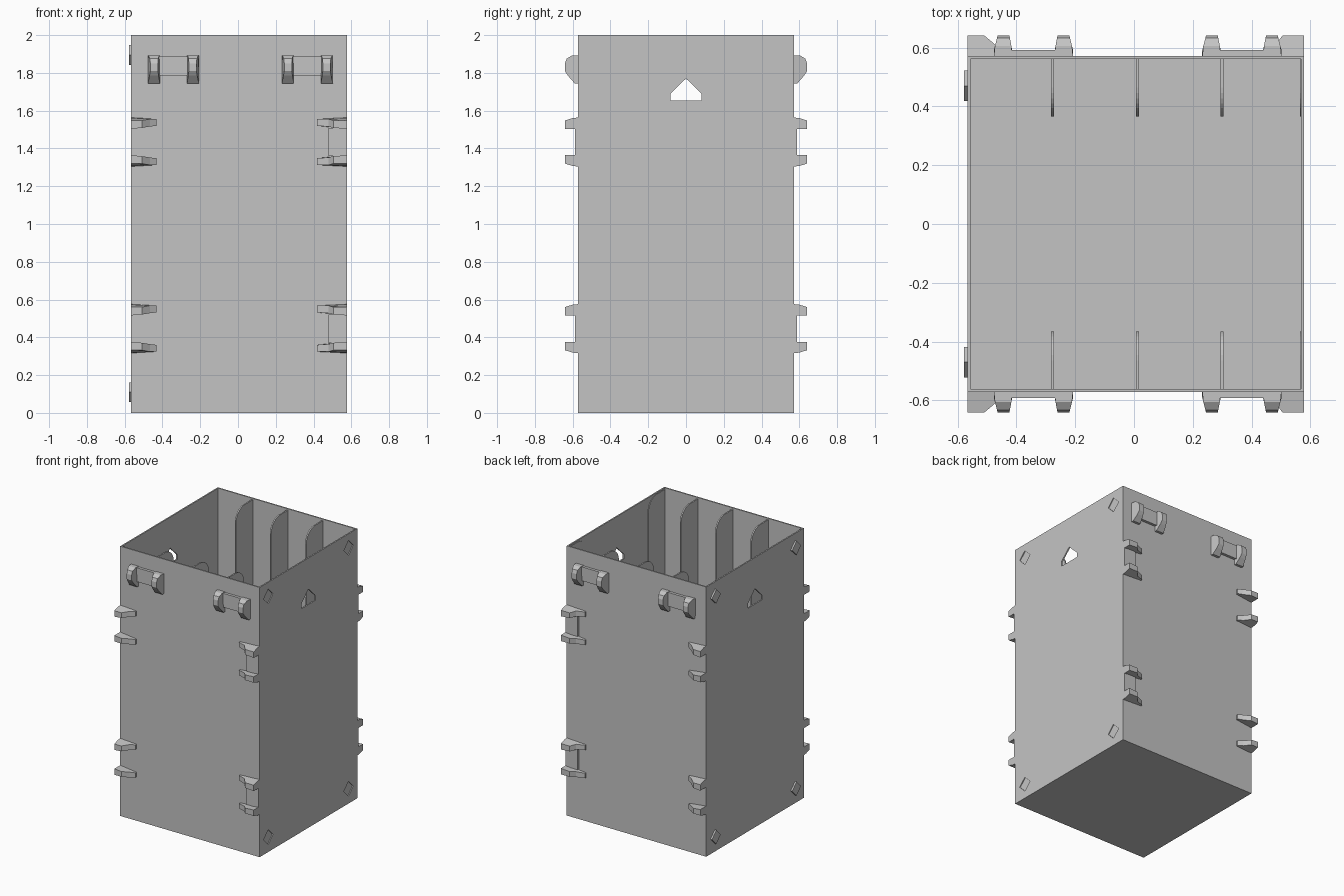
import bpy, bmesh, math

if "Cube" in bpy.data.objects:
    bpy.data.objects.remove(bpy.data.objects["Cube"])

grey = bpy.data.materials.new("plain_grey")
grey.diffuse_color = (0.55, 0.55, 0.55, 1)
grey.use_nodes = True
grey.node_tree.nodes["Principled BSDF"].inputs["Base Color"].default_value = grey.diffuse_color

X0, X1, Y = -0.566, 0.578, 0.572   # outer faces of the bin
T = 0.01                           # wall thickness


def loft(name, ring_a, ring_b):
    """Closed solid between two matching rings of points."""
    bm = bmesh.new()
    a = [bm.verts.new(p) for p in ring_a]
    b = [bm.verts.new(p) for p in ring_b]
    n = len(a)
    bm.faces.new(a)
    bm.faces.new(b[::-1])
    for i in range(n):
        j = (i + 1) % n
        bm.faces.new((a[j], a[i], b[i], b[j]))
    bmesh.ops.recalc_face_normals(bm, faces=bm.faces)
    me = bpy.data.meshes.new(name)
    bm.to_mesh(me)
    bm.free()
    me.materials.append(grey)
    ob = bpy.data.objects.new(name, me)
    bpy.context.collection.objects.link(ob)
    return ob


def prism_x(name, yz, x0, x1):
    return loft(name, [(x0, *p) for p in yz], [(x1, *p) for p in yz])


def block(name, x0, x1, y0, y1, z0, z1):
    return prism_x(name, [(y0, z0), (y1, z0), (y1, z1), (y0, z1)], x0, x1)


def cut(ob, cutter):
    mod = ob.modifiers.new("cut", 'BOOLEAN')
    mod.operation = 'DIFFERENCE'
    mod.solver = 'EXACT'
    mod.object = cutter
    bpy.context.view_layer.objects.active = ob
    bpy.ops.object.modifier_apply(modifier=mod.name)
    bpy.data.objects.remove(cutter)


def diamond(y, z, r):
    return [(y - r, z), (y, z - r), (y + r, z), (y, z + r)]


# Open-topped bin
bin_body = block("bin_body", X0, X1, -Y, Y, 0, 2)
cut(bin_body, block("cavity", X0 + T, X1 - T, -Y + T, Y - T, T, 2.2))

# House-shaped opening through both side walls
house = [(-0.083, 1.655), (0.083, 1.655), (0.083, 1.69), (0.0, 1.77), (-0.083, 1.69)]
cut(bin_body, prism_x("house_opening", house, -1, 1))

# Diamond sockets on one side, matching pegs on the other
for y in (-0.47, 0.47):
    for z in (0.11, 1.895):
        cut(bin_body, prism_x("socket", diamond(y, z, 0.055), 0.5, 0.7))
        prism_x("diamond_peg", diamond(y, z, 0.052), -0.578, X0 + 0.004)

# Inner divider fins with rounded upper corner
R = 0.1
for s in (-1, 1):
    fin = [(s * (Y - 0.005), T / 2), (s * 0.365, T / 2)]
    for i in range(9):
        a = math.pi / 2 * i / 8
        fin.append((s * (0.365 + R - R * math.cos(a)), 1.99 - R + R * math.sin(a)))
    fin.append((s * (Y - 0.005), 1.99))
    for x in (-0.277, 0.012, 0.30):
        prism_x("divider_fin", fin, x - 0.005, x + 0.005)
    prism_x("edge_fin", fin, 0.564, 0.572)


# Upper hook: two tapered prongs joined by a bridge plate
HOOK = [(0.567, 1.892), (0.605, 1.892), (0.632, 1.875), (0.641, 1.85),
        (0.641, 1.81), (0.625, 1.785), (0.59, 1.745), (0.567, 1.745)]


def hook(cx, s):
    for m in (-1, 1):
        def ring(base, tip):
            out = []
            for y, z in HOOK:
                t = max(0, (y - 0.59) / 0.051)
                out.append((cx + m * (base + (tip - base) * t), s * y, z))
            return out
        loft("hook_prong", ring(0.135, 0.122), ring(0.072, 0.082))
    block("hook_bridge", cx - 0.08, cx + 0.08, s * 0.567, s * 0.592, 1.785, 1.888)


# Corner clip: pair of prongs tapering away from the bin's vertical edge
def corner_clip(side, s, zc):
    edge = X1 if side > 0 else X0
    w, tip = (0.16, 0.073) if side > 0 else (0.134, 0.057)
    outline = [(0, 0.567, 0.13, 0.07), (0, 0.6, 0.127, 0.07), (0, 0.641, 0.114, 0.07),
               (tip, 0.641, 0.114, 0.075), (0.1, 0.605, 0.122, 0.082),
               (w, 0.585, 0.122, 0.086), (w, 0.567, 0.122, 0.086)]
    for m in (-1, 1):
        loft("clip_prong",
             [(edge - side * d, s * y, zc + m * hi) for d, y, hi, lo in outline],
             [(edge - side * d, s * y, zc + m * lo) for d, y, hi, lo in outline])
    if side > 0:
        block("clip_bridge", edge - 0.1, edge, s * 0.567, s * 0.587, zc - 0.075, zc + 0.075)


for s in (-1, 1):
    for cx in (-0.342, 0.367):
        hook(cx, s)
    for side in (-1, 1):
        for zc in (0.446, 1.434):
            corner_clip(side, s, zc)
